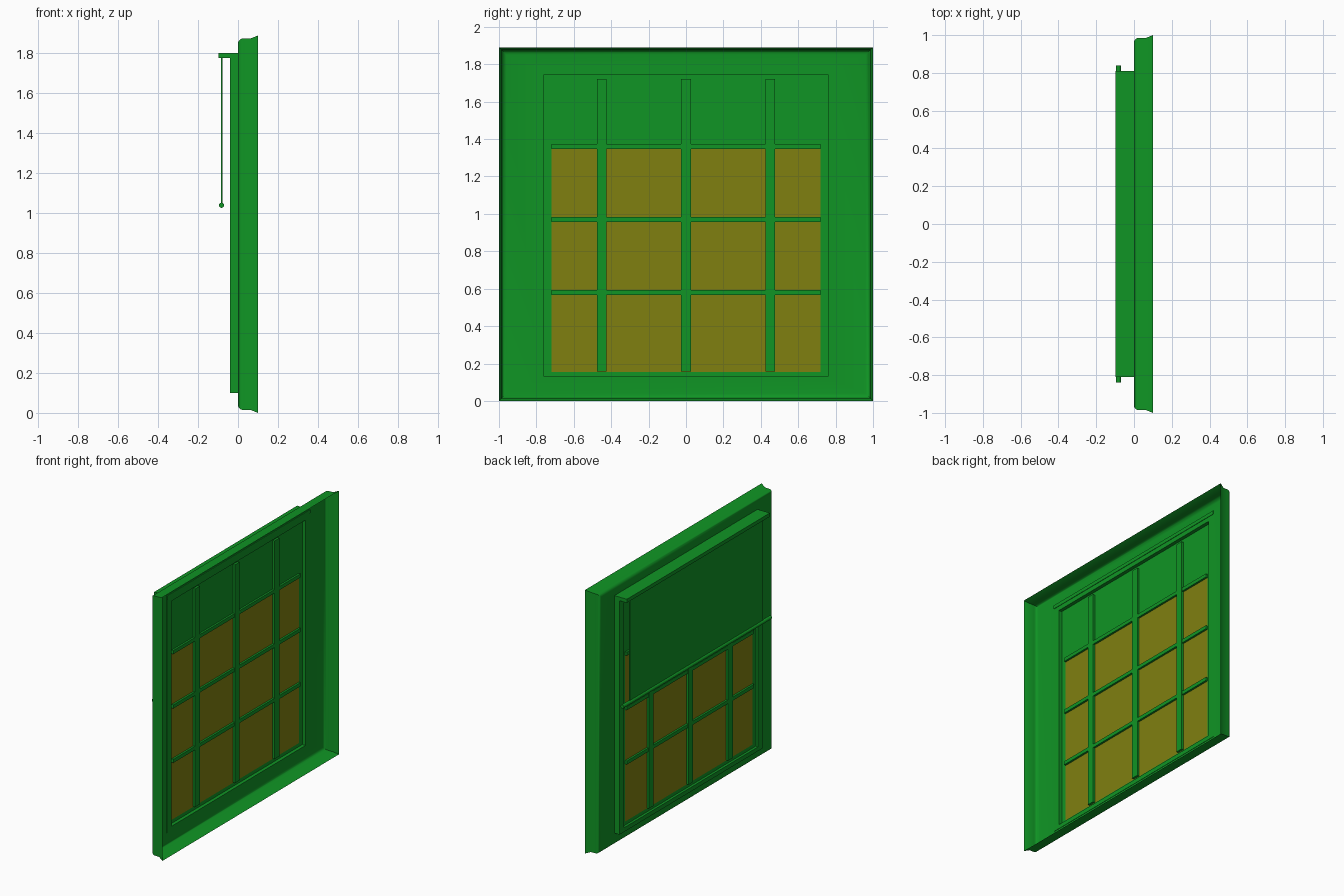
import bpy, bmesh, math
from mathutils import Matrix, Vector

old = bpy.data.objects.get("Cube")
if old:
    bpy.data.objects.remove(old, do_unlink=True)


def material(name, rgb):
    m = bpy.data.materials.new(name)
    m.use_nodes = True
    m.diffuse_color = (*rgb, 1)
    m.node_tree.nodes["Principled BSDF"].inputs["Base Color"].default_value = (*rgb, 1)
    return m


GREEN = material("green_paint", (0.005, 0.3, 0.018))
AMBER = material("amber_glass", (0.216, 0.216, 0.005))


def finish(bm, name, mats=(GREEN,), smooth=False):
    mesh = bpy.data.meshes.new(name)
    bm.to_mesh(mesh)
    bm.free()
    ob = bpy.data.objects.new(name, mesh)
    bpy.context.collection.objects.link(ob)
    for m in mats:
        mesh.materials.append(m)
    if smooth:
        bpy.ops.object.select_all(action='DESELECT')
        ob.select_set(True)
        bpy.context.view_layer.objects.active = ob
        bpy.ops.object.shade_smooth_by_angle(angle=math.radians(40))
    return ob


def box(name, lo, hi):
    lo, hi = Vector(lo), Vector(hi)
    bm = bmesh.new()
    bmesh.ops.create_cube(bm, size=1, matrix=Matrix.Translation((lo + hi) / 2)
                          @ Matrix.Diagonal((*(hi - lo), 1)))
    return finish(bm, name)


def rect_loft(name, rings, closed=False, smooth=False):
    """Skin rectangular loops, each given as (x, half width, bottom, top)."""
    bm = bmesh.new()
    loops = [[bm.verts.new((x, sy * hy, z)) for sy, z in
              ((-1, z0), (1, z0), (1, z1), (-1, z1))] for x, hy, z0, z1 in rings]
    pairs = list(zip(loops, loops[1:]))
    if closed:
        pairs.append((loops[-1], loops[0]))
    for a, b in pairs:
        for i in range(4):
            j = (i + 1) % 4
            bm.faces.new((a[i], a[j], b[j], b[i]))
    bmesh.ops.recalc_face_normals(bm, faces=bm.faces)
    return finish(bm, name, smooth=smooth)


# Dished outer casing: flared lip, straight wall, rounded corner, flat floor
HEIGHT = 1.89
profile = [(0.1, 0), (0.065, 0.014)]
for i in range(6):
    a = math.radians(18 * i)
    profile.append((0.025 - 0.025 * math.sin(a), 0.04 - 0.025 * math.cos(a)))
rings = [(x, 1 - d, d, HEIGHT - d) for x, d in profile]
rings.append((0, 0.785, 0.115, 1.775))
rect_loft("outer_casing", rings, smooth=True)

# Inner frame around the recessed panel
outer, inner = (0.81, 0.1, 1.8), (0.76, 0.13, 1.745)
rect_loft("inner_frame", [(0.003, *outer), (0.003, *inner),
                          (-0.04, *inner), (-0.04, *outer)], closed=True)

# Recessed panel, with the lower middle cell glazed
ys = (-0.76, -0.72, 0.72, 0.76)
zs = (0.13, 0.155, 1.36, 1.745)
bm = bmesh.new()
grid = [[bm.verts.new((-0.022, y, z)) for y in ys] for z in zs]
for r in range(3):
    for c in range(3):
        f = bm.faces.new((grid[r][c], grid[r][c + 1], grid[r + 1][c + 1], grid[r + 1][c]))
        f.material_index = int(r == 1 and c == 1)
finish(bm, "window_panel", (GREEN, AMBER))

# Glazing bars
for i, y in enumerate((-0.45, 0, 0.45)):
    box(f"vertical_bar_{i + 1}", (-0.038, y - 0.026, 0.158), (-0.006, y + 0.026, 1.722))
for i, z in enumerate((0.58, 0.97, 1.36)):
    box(f"horizontal_bar_{i + 1}", (-0.036, -0.72, z - 0.013), (-0.008, 0.72, z + 0.013))

# Roller blind: head board, cloth and bottom rod
box("blind_head_board", (-0.098, -0.81, 1.777), (0.006, 0.81, 1.803))
box("blind_cloth", (-0.084, -0.755, 1.04), (-0.078, 0.755, 1.78))
bm = bmesh.new()
bmesh.ops.create_cone(bm, cap_ends=True, segments=16, radius1=0.013, radius2=0.013,
                      depth=1.68, matrix=Matrix.Translation((-0.082, 0, 1.04))
                      @ Matrix.Rotation(math.pi / 2, 4, 'X'))
finish(bm, "blind_bottom_rod", smooth=True)
